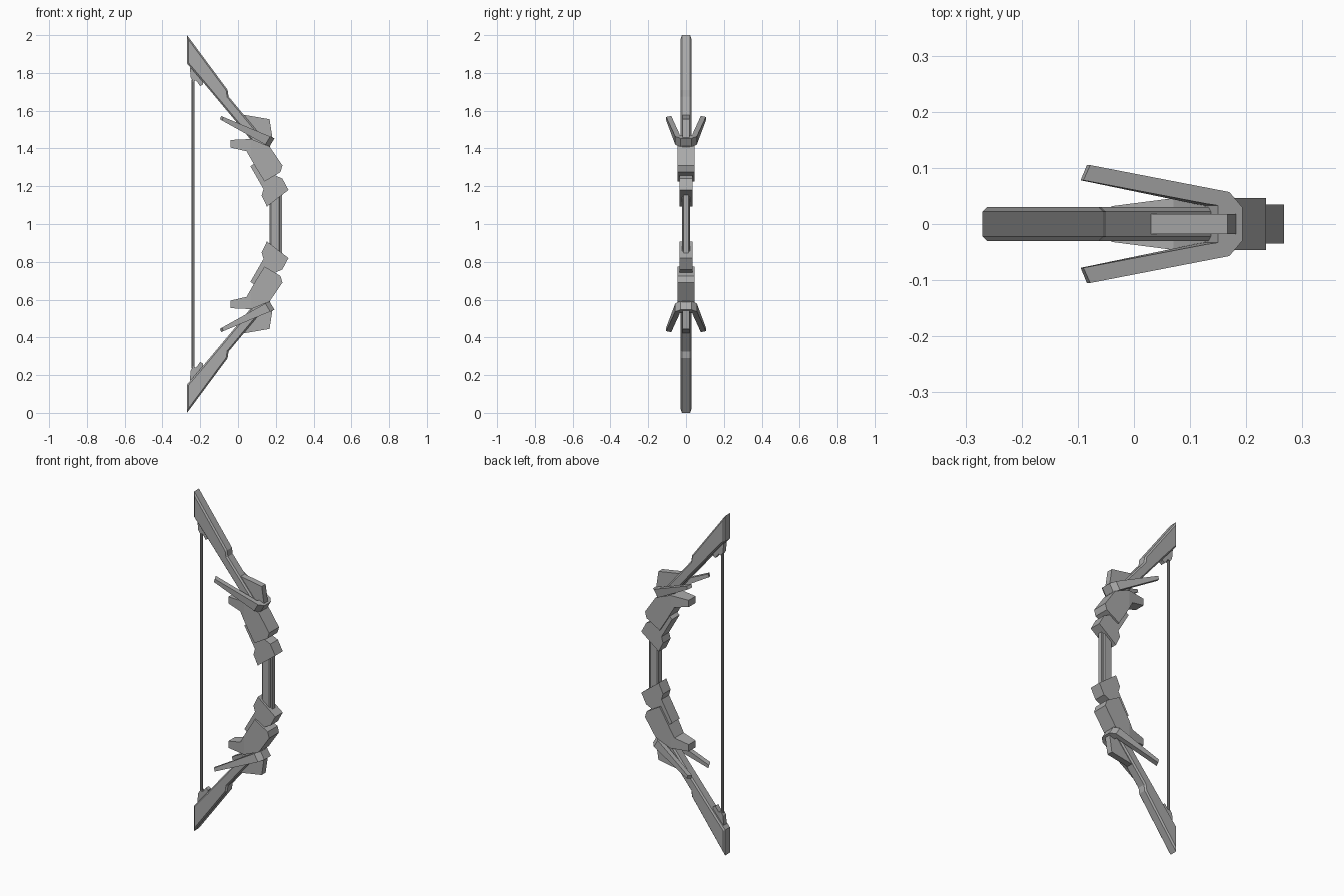
import bpy
import bmesh
from mathutils import Vector

default = bpy.data.objects.get("Cube")
if default:
    bpy.data.objects.remove(default, do_unlink=True)

grey = bpy.data.materials.new("plain grey")
grey.use_nodes = True
colour = (0.4, 0.4, 0.4, 1)
grey.diffuse_color = colour
grey.node_tree.nodes["Principled BSDF"].inputs["Base Color"].default_value = colour

MIDDLE = 1.0  # height of the mirror plane between upper and lower halves


def finish(name, bm, mirrored=True):
    """Turn a bmesh into an object, with a second copy flipped for the lower half."""
    for half, sign in (("upper", 1), ("lower", -1)):
        copy = bm.copy()
        for vert in copy.verts:
            vert.co.z = MIDDLE + sign * (vert.co.z - MIDDLE)
        bmesh.ops.recalc_face_normals(copy, faces=copy.faces)
        label = f"{half}_{name}" if mirrored else name
        mesh = bpy.data.meshes.new(label)
        copy.to_mesh(mesh)
        copy.free()
        mesh.materials.append(grey)
        bpy.context.collection.objects.link(bpy.data.objects.new(label, mesh))
        if not mirrored:
            break
    bm.free()


def plate(outline, half_width, chamfer=0.0):
    """Extrude an x-z outline across y, with optional chamfers round both caps."""
    bm = bmesh.new()
    cap = bm.faces.new([bm.verts.new((x, -half_width, z)) for x, z in outline])
    result = bmesh.ops.extrude_face_region(bm, geom=[cap], use_keep_orig=True)
    moved = [g for g in result["geom"] if isinstance(g, bmesh.types.BMVert)]
    bmesh.ops.translate(bm, verts=moved, vec=(0, 2 * half_width, 0))
    bmesh.ops.recalc_face_normals(bm, faces=bm.faces)
    if chamfer:
        rim = [e for e in bm.edges if abs(e.verts[0].co.y - e.verts[1].co.y) < 1e-4]
        bmesh.ops.bevel(bm, geom=rim, offset=chamfer, segments=1,
                        profile=0.5, affect='EDGES')
    return bm


# Long blade-tipped limbs
limb = [(-.27, 2), (-.055, 1.71), (-.05, 1.675), (.17, 1.41), (.12, 1.38),
        (0, 1.53), (-.18, 1.745), (-.27, 1.85)]
finish("limb", plate(limb, .03, .008))

# Thin fins on the outer side of the limbs
fin = [(.02, 1.58), (.167, 1.555), (.183, 1.45), (.15, 1.385), (.1, 1.43)]
finish("fin", plate(fin, .018))

# Wide joint brackets, narrowing toward the pointed inner end
bracket = [(-.04, 1.445), (.07, 1.45), (.167, 1.41), (.235, 1.31),
           (.225, 1.275), (.14, 1.225), (.085, 1.315), (.045, 1.385), (-.04, 1.405)]
bm = plate(bracket, .046)
bmesh.ops.bisect_plane(bm, geom=bm.verts[:] + bm.edges[:] + bm.faces[:],
                       plane_co=(.07, 0, 0), plane_no=(1, 0, 0))
for v in bm.verts:
    if v.co.x < .07:
        v.co.y *= 1 - 2.8 * (.07 - v.co.x)
finish("bracket", bm)

# Blocks joining the brackets to the grip
riser = [(.066, 1.305), (.09, 1.325), (.17, 1.27), (.235, 1.24), (.267, 1.18),
         (.153, 1.092), (.125, 1.15), (.135, 1.185)]
finish("riser", plate(riser, .035))

# Swept prongs: a V in plan, tilted and thicker toward the bend
outer = [(-.078, .105), (.17, .057), (.193, .03)]
inner = [(.15, .033), (.13, .036), (-.09, .078)]
plan = outer + [(x, -y) for x, y in reversed(outer)]
plan += [(x, -y) for x, y in reversed(inner)] + inner
bm = bmesh.new()
top, bottom = [], []
for x, y in plan:
    reach = (x + .09) / .28
    upper = Vector((x, y, 1.572 - .117 * reach))
    top.append(bm.verts.new(upper))
    bottom.append(bm.verts.new(upper - Vector((.005 + .022 * reach, 0, .018 + .027 * reach))))
bm.faces.new(top)
bm.faces.new(bottom)
for i in range(len(plan)):
    j = (i + 1) % len(plan)
    bm.faces.new((top[i], top[j], bottom[j], bottom[i]))
bmesh.ops.triangulate(bm, faces=[f for f in bm.faces if len(f.verts) > 4])
finish("prongs", bm)

# Hooks holding the string
hook = [(-.255, 1.83), (-.25, 1.775), (-.237, 1.755), (-.222, 1.76),
        (-.2, 1.73), (-.185, 1.74), (-.185, 1.77)]
finish("string_hook", plate(hook, .014))


def column(left, right, reach):
    return [(left, MIDDLE - reach), (right, MIDDLE - reach),
            (right, MIDDLE + reach), (left, MIDDLE + reach)]


# Grip with a narrower strip along its outer face
finish("grip", plate(column(.168, .222, .17), .022, .006), mirrored=False)
finish("grip_strip", plate(column(.2, .232, .17), .012), mirrored=False)

# Bowstring
bm = bmesh.new()
bmesh.ops.create_cone(bm, cap_ends=True, segments=8, radius1=.008, radius2=.008, depth=1.53)
bmesh.ops.translate(bm, verts=bm.verts, vec=(-.237, 0, MIDDLE))
finish("string", bm, mirrored=False)
